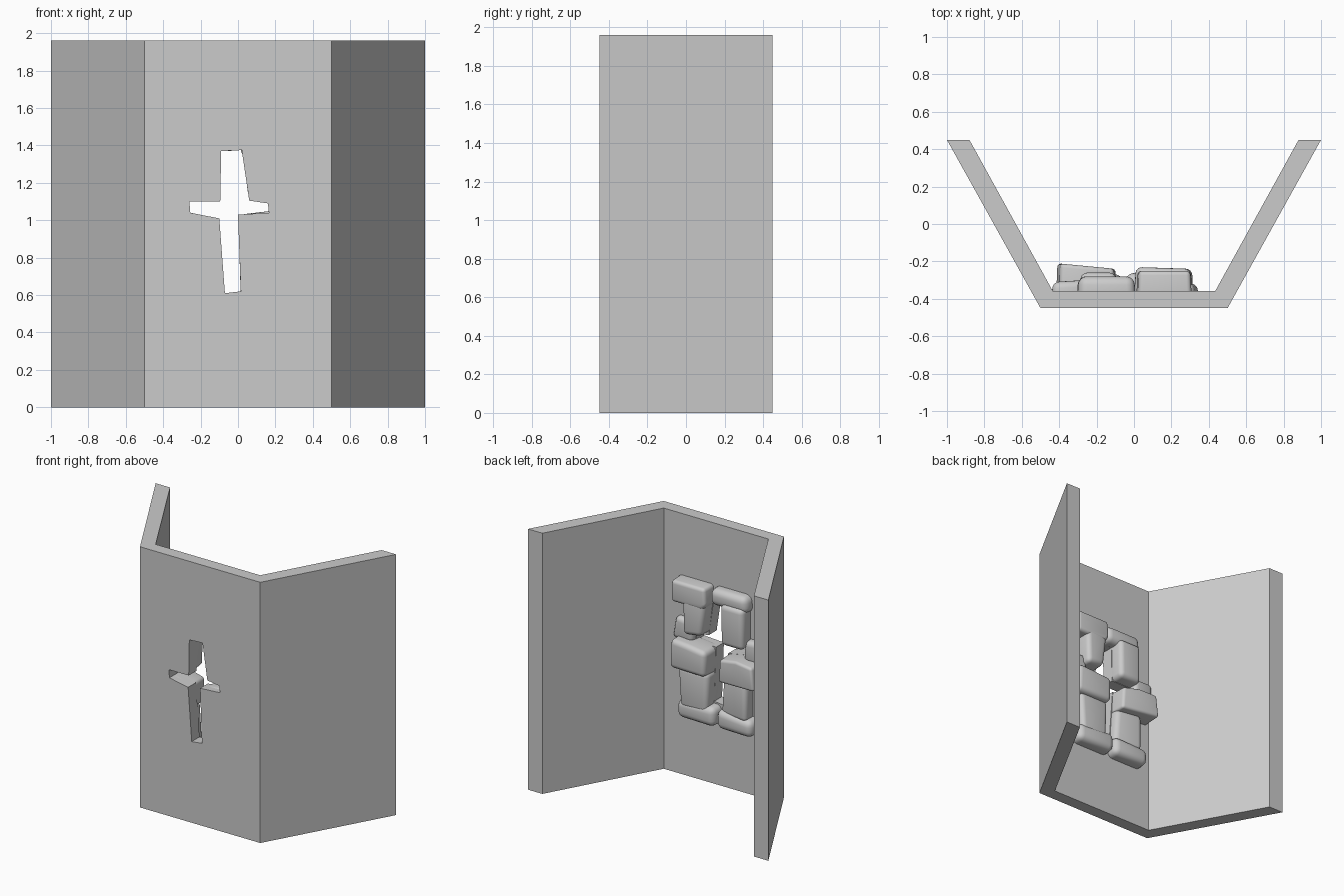
import bpy
import bmesh
from mathutils import Vector

old = bpy.data.objects.get("Cube")
if old:
    bpy.data.objects.remove(old, do_unlink=True)

grey = bpy.data.materials.new("plain grey")
grey.use_nodes = True
colour = (0.6, 0.6, 0.6, 1)
grey.diffuse_color = colour
grey.node_tree.nodes["Principled BSDF"].inputs["Base Color"].default_value = colour


def make_prism(name, start, end):
    """Closed solid between two matching outlines."""
    bm = bmesh.new()
    a = [bm.verts.new(p) for p in start]
    b = [bm.verts.new(p) for p in end]
    bm.faces.new(a)
    bm.faces.new(b[::-1])
    for i in range(len(a)):
        j = (i + 1) % len(a)
        bm.faces.new((a[j], a[i], b[i], b[j]))
    bmesh.ops.recalc_face_normals(bm, faces=bm.faces[:])
    mesh = bpy.data.meshes.new(name)
    bm.to_mesh(mesh)
    bm.free()
    mesh.materials.append(grey)
    obj = bpy.data.objects.new(name, mesh)
    bpy.context.collection.objects.link(obj)
    return obj


def make_stone(name, outline, depth_right, depth_left, bevel=0.035, shrink=0.95):
    """Rounded stone set into the wall; its rear face may slope sideways."""
    xs = [x for x, z in outline]
    low, span = min(xs), max(xs) - min(xs)
    mid_x = sum(xs) / len(xs)
    mid_z = sum(z for x, z in outline) / len(outline)
    front = [(x, -0.42, z) for x, z in outline]
    rear = []
    for x, z in outline:
        t = (x - low) / span
        rear.append((mid_x + (x - mid_x) * shrink,
                     depth_right + (depth_left - depth_right) * t,
                     mid_z + (z - mid_z) * shrink))
    obj = make_prism(name, front, rear)
    mod = obj.modifiers.new("rounded edges", "BEVEL")
    mod.width = bevel
    mod.segments = 4
    mod.limit_method = "ANGLE"
    for poly in obj.data.polygons:
        poly.use_smooth = True
    return obj


# Folded wall: middle panel and two splayed wings
HEIGHT = 1.96
plan = [(-1, 0.45), (-0.5, -0.45), (0.5, -0.45), (1, 0.45),
        (0.88, 0.45), (0.435, -0.357), (-0.435, -0.357), (-0.88, 0.45)]
wall = make_prism("folded_wall", [(x, y, 0) for x, y in plan],
                  [(x, y, HEIGHT) for x, y in plan])

# Cross-shaped opening through the middle panel
cross = [(-0.09, 1.37), (0.02, 1.375), (0.06, 1.105), (0.16, 1.09),
         (0.165, 1.04), (0, 1.03), (0.015, 0.62), (-0.07, 0.61),
         (-0.1, 1.01), (-0.255, 1.04), (-0.26, 1.1), (-0.095, 1.1)]
cutter = make_prism("opening_cutter", [(x, -0.6, z) for x, z in cross],
                    [(x, -0.3, z) for x, z in cross])
cutter.hide_render = True
cutter.hide_viewport = False
cut = wall.modifiers.new("opening", "BOOLEAN")
cut.operation = "DIFFERENCE"
cut.solver = "EXACT"
cut.object = cutter
bpy.context.view_layer.objects.active = wall
bpy.ops.object.modifier_apply(modifier=cut.name)
bpy.data.objects.remove(cutter, do_unlink=True)

# Stones framing the opening from behind
make_stone("upper_left_cap_stone",
           [(0.01, 1.37), (0.02, 1.5), (0.31, 1.5), (0.31, 1.33), (0.04, 1.33)],
           -0.25, -0.25, 0.025)
make_stone("upper_left_stone",
           [(0.055, 1.12), (0.02, 1.4), (0.22, 1.4), (0.21, 1.1)],
           -0.255, -0.25)
make_stone("left_end_stone",
           [(0.165, 1.02), (0.165, 1.19), (0.32, 1.2), (0.35, 1.02)],
           -0.31, -0.32)
make_stone("middle_left_stone",
           [(0.005, 0.83), (0, 1.03), (0.17, 1.05), (0.31, 1.06), (0.32, 0.83)],
           -0.23, -0.24)
make_stone("lower_left_stone",
           [(0.015, 0.54), (0.005, 0.86), (0.27, 0.86), (0.25, 0.54)],
           -0.27, -0.27)
make_stone("bottom_left_stone",
           [(-0.05, 0.46), (-0.05, 0.61), (0.28, 0.6), (0.28, 0.46)],
           -0.26, -0.27, 0.045)
make_stone("bottom_right_stone",
           [(-0.36, 0.46), (-0.36, 0.59), (-0.05, 0.61), (-0.05, 0.46)],
           -0.26, -0.27, 0.045)
make_stone("lower_right_stone",
           [(-0.31, 0.56), (-0.31, 0.86), (-0.09, 0.86), (-0.07, 0.56)],
           -0.27, -0.3)
make_stone("middle_right_stone",
           [(-0.42, 0.85), (-0.4, 1.03), (-0.25, 1.04), (-0.1, 1.01), (-0.09, 0.83)],
           -0.21, -0.24, 0.02)
make_stone("right_end_stone",
           [(-0.44, 1.0), (-0.44, 1.18), (-0.26, 1.17), (-0.26, 1.0)],
           -0.31, -0.3)
make_stone("upper_right_stone",
           [(-0.29, 1.1), (-0.29, 1.42), (-0.09, 1.42), (-0.095, 1.1)],
           -0.26, -0.26)
make_stone("upper_right_cap_stone",
           [(-0.31, 1.37), (-0.3, 1.5), (0.01, 1.5), (0.01, 1.37)],
           -0.28, -0.28, 0.045)
